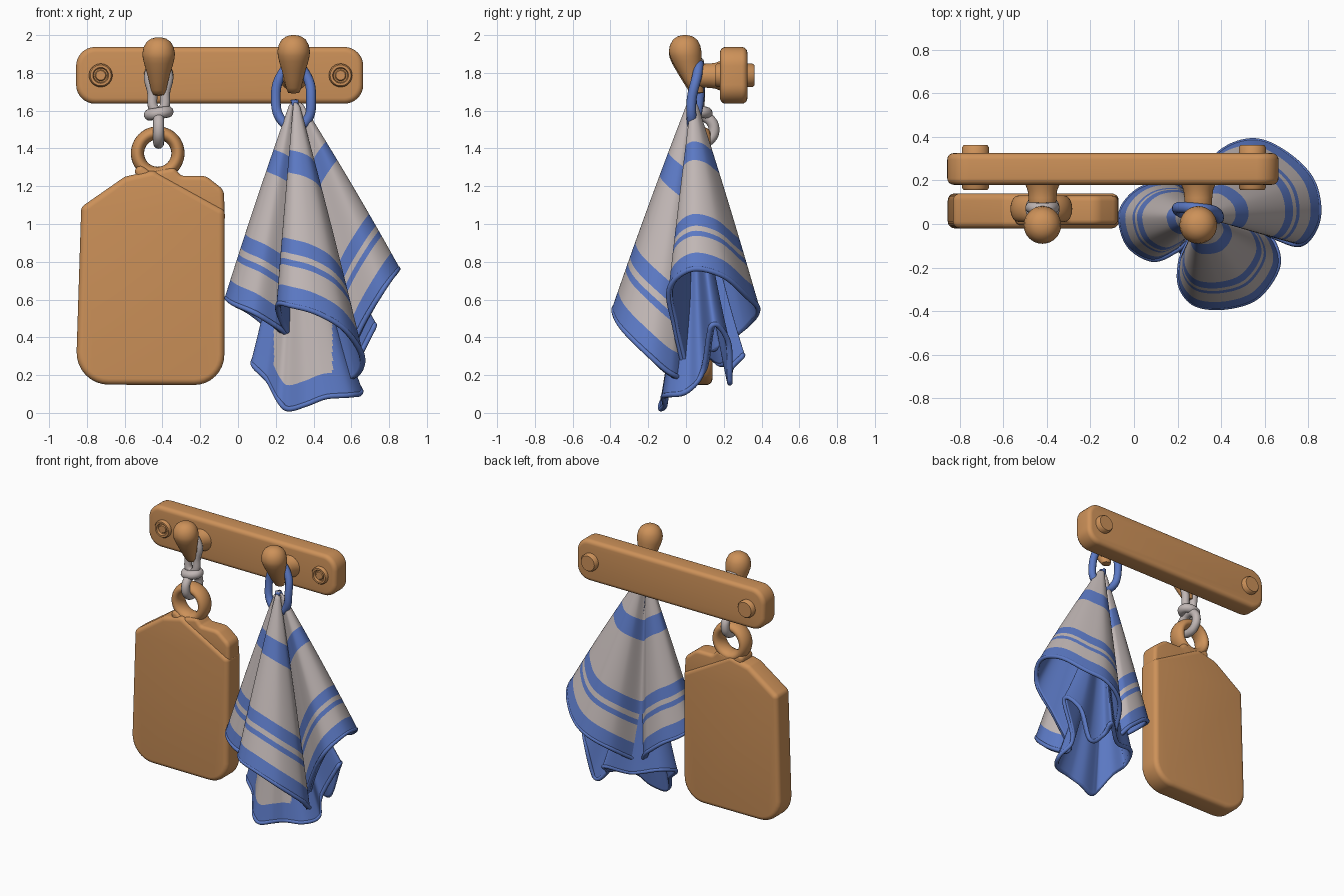
import bpy, bmesh, math
from mathutils import Vector

if "Cube" in bpy.data.objects:
    bpy.data.objects.remove(bpy.data.objects["Cube"])


def material(name, col):
    m = bpy.data.materials.new(name)
    m.diffuse_color = (*col, 1)
    m.use_nodes = True
    m.node_tree.nodes["Principled BSDF"].inputs["Base Color"].default_value = m.diffuse_color
    return m


WOOD = material("warm_wood", (0.61, 0.285, 0.10))
GREY = material("pale_grey_cloth", (0.53, 0.47, 0.46))
BLUE = material("blue_cloth", (0.105, 0.19, 0.55))


def finish(name, bm, mats, angle=50, recalc=True):
    if recalc:
        bmesh.ops.remove_doubles(bm, verts=bm.verts, dist=1e-5)
        bmesh.ops.recalc_face_normals(bm, faces=bm.faces)
    me = bpy.data.meshes.new(name)
    bm.to_mesh(me)
    bm.free()
    for m in mats:
        me.materials.append(m)
    ob = bpy.data.objects.new(name, me)
    bpy.context.collection.objects.link(ob)
    bpy.ops.object.select_all(action='DESELECT')
    ob.select_set(True)
    bpy.context.view_layer.objects.active = ob
    bpy.ops.object.shade_smooth_by_angle(angle=math.radians(angle))
    return ob


def grid(rows, rule=None, caps=False):
    """Skin a list of closed point rings."""
    bm = bmesh.new()
    vs = [[bm.verts.new(p) for p in r] for r in rows]
    n = len(rows[0])
    for i in range(len(vs) - 1):
        for j in range(n):
            k = (j + 1) % n
            f = bm.faces.new((vs[i][j], vs[i + 1][j], vs[i + 1][k], vs[i][k]))
            if rule:
                f.material_index = rule((i + .5) / (len(vs) - 1), f.calc_center_median())
    if caps:
        bm.faces.new(vs[0])
        bm.faces.new(vs[-1])
    return bm


def lathe(name, profile, place, mat, n=32):
    rows = [[place(r * math.cos(a), r * math.sin(a), h)
             for a in (2 * math.pi * j / n for j in range(n))] for r, h in profile]
    return finish(name, grid(rows), [mat])


def rounded(corners, steps=8):
    """Outline in x,z with every corner (x, z, radius) replaced by an arc."""
    out = []
    for i, (x, z, r) in enumerate(corners):
        p = Vector((x, z))
        a = (Vector(corners[i - 1][:2]) - p).normalized()
        b = (Vector(corners[(i + 1) % len(corners)][:2]) - p).normalized()
        half = a.angle(b) / 2
        c = p + (a + b).normalized() * r / math.sin(half)
        s, e = p + a * r / math.tan(half) - c, p + b * r / math.tan(half) - c
        for k in range(steps + 1):
            out.append(c + s.slerp(e, k / steps).normalized() * r)
    return out


def slab(name, corners, y0, y1, b, mat):
    """Plate with softly rounded rims; corners run clockwise seen from the front."""
    o = rounded(corners)
    n = len(o)
    nrm = []
    for i in range(n):
        d = (o[(i + 1) % n] - o[i - 1]).normalized()
        nrm.append(Vector((d.y, -d.x)))
    arc = [math.pi / 2 * k / 5 for k in range(6)]
    prof = [(y0 + b * (1 - math.cos(a)), b * (1 - math.sin(a))) for a in arc]
    prof += [(y1 - (y - y0), s) for y, s in reversed(prof)]
    rows = [[(p.x + q.x * s, y, p.y + q.y * s) for p, q in zip(o, nrm)] for y, s in prof]
    return finish(name, grid(rows, caps=True), [mat], 40)


def cord(name, pts, radius, mat):
    """Closed round cord through the points."""
    cu = bpy.data.curves.new(name, 'CURVE')
    cu.dimensions = '3D'
    cu.bevel_depth = radius
    cu.bevel_resolution = 4
    cu.resolution_u = 8
    sp = cu.splines.new('BEZIER')
    sp.bezier_points.add(len(pts) - 1)
    for bp, p in zip(sp.bezier_points, pts):
        bp.co = p
        bp.handle_left_type = bp.handle_right_type = 'AUTO'
    sp.use_cyclic_u = True
    tmp = bpy.data.objects.new("tmp", cu)
    bpy.context.collection.objects.link(tmp)
    me = bpy.data.meshes.new_from_object(tmp.evaluated_get(bpy.context.evaluated_depsgraph_get()))
    bm = bmesh.new()
    bm.from_mesh(me)
    bpy.data.objects.remove(tmp)
    for f in bm.faces:
        f.material_index = 0
    return finish(name, bm, [mat], 80)


def closed_spline(keys, per=12):
    out, n = [], len(keys)
    for i in range(n):
        a, b, c, d = (Vector(keys[(i + k) % n]) for k in (-1, 0, 1, 2))
        for k in range(per):
            t = k / per
            out.append(.5 * (2 * b + (c - a) * t + (2 * a - 5 * b + 4 * c - d) * t * t
                             + (3 * b - a - 3 * c + d) * t ** 3))
    return out


# wall rail with screws and pegs
slab("wall_rail", [(-.857, 1.637, .1), (-.857, 1.937, .1), (.663, 1.937, .1), (.663, 1.637, .1)],
     .18, .325, .03, WOOD)
SCREW = [(0, .165), (.025, .165), (.03, .172), (.037, .172), (.042, .156), (.055, .156),
         (.062, .166), (.062, .352), (.054, .362), (0, .362)]
KNOB = [(0, 1.69), (.03, 1.695), (.04, 1.72), (.05, 1.765), (.062, 1.81), (.077, 1.86), (.084, 1.89),
        (.086, 1.915), (.08, 1.947), (.064, 1.976), (.04, 1.993), (.018, 1.999), (0, 2.0)]
SHAFT = [(0, .02), (.045, .03), (.062, .06), (.064, .12), (.068, .155), (.082, .19)]
for side, sx, px, dz in (("left", -.727, -.42, -.012), ("right", .543, .295, 0)):
    lathe(side + "_screw", SCREW, lambda a, b, h: (sx + a, h, 1.787 + b), WOOD)
    lathe(side + "_peg_shaft", SHAFT, lambda a, b, h: (px + a, h, 1.785 + b), WOOD)
    lathe(side + "_peg_knob", KNOB,
          lambda a, b, h: (px + a, b - .005 + .07 * (max(0, 1.92 - h) / .23) ** 1.5, h + dz), WOOD)

# cutting board: body, shoulder and hanging ring
slab("board_body", [(-.86, .15, .17), (-.83, 1.09, .04), (-.6, 1.25, .05), (-.45, 1.285, .05),
                    (-.07, 1.075, .04), (-.073, .147, .16)], -.02, .14, .032, WOOD)
slab("board_shoulder", [(-.5, 1.1, .03), (-.565, 1.35, .03), (-.46, 1.275, .03), (-.34, 1.3, .03),
                        (-.3, 1.255, .03), (-.17, 1.255, .08), (-.075, 1.18, .06), (-.07, 1.04, .03)],
     -.005, .13, .025, WOOD)
lathe("board_ring", [(.107 + .035 * math.cos(a), .06 * math.sin(a))
                     for a in (2 * math.pi * k / 20 for k in range(21))],
      lambda a, b, h: (-.425 + a, .07 + h, 1.375 + b), WOOD, 48)

# rope that holds the cutting board
cord("rope_loop", [(-.42, .07, 1.855), (-.468, .075, 1.8), (-.455, .075, 1.7), (-.435, .07, 1.6),
                   (-.405, .07, 1.6), (-.385, .075, 1.7), (-.372, .075, 1.8)], .027, GREY)
cord("rope_knot", [(-.42 + .048 * math.cos(a), .07 + .04 * math.sin(a), 1.586 + .008 * math.cos(a))
                   for a in (math.pi / 4 * k for k in range(8))], .031, GREY)
cord("rope_lower_loop", [(-.42, .07 + .078 * math.cos(a), 1.5 + .073 * math.sin(a))
                         for a in (math.pi / 4 * k for k in range(8))], .029, GREY)

# towel hanging loop
cord("towel_loop", [(.295, .07, 1.845), (.23, .075, 1.79), (.2, .07, 1.66), (.23, .05, 1.55),
                    (.3, .035, 1.51), (.365, .03, 1.55), (.387, .03, 1.66), (.36, .06, 1.79)], .026, BLUE)

# towel: three hanging lobes, hem points run left, front, right, back
APEX = Vector((.3, .035, 1.66))
HEM = [(-.07, .03, .61), (-.03, -.1, .58), (.08, -.165, .53), (.19, -.12, .46), (.25, -.07, .42),
       (.21, -.17, .52), (.21, -.29, .58), (.28, -.375, .57), (.42, -.39, .53), (.57, -.34, .44),
       (.665, -.2, .3), (.64, -.08, .2), (.56, -.01, .2), (.66, -.06, .45), (.78, -.09, .66),
       (.853, .03, .765), (.825, .2, .73), (.7, .33, .62), (.55, .39, .55), (.39, .33, .46),
       (.28, .15, .33), (.18, .19, .43), (.06, .18, .53), (-.03, .12, .58)]
BANDS = [(.25, .36), (.68, .75), (.785, .815), (.91, 1.1)]
CORNERS = [(.07, 0, .26), (.15, -.05, .17), (.21, -.13, .06), (.26, -.14, .015), (.36, -.12, .04),
           (.47, -.13, .08), (.6, -.1, .09), (.66, .0, .11), (.62, .09, .22), (.73, .14, .47),
           (.66, .23, .38), (.58, .24, .16), (.47, .25, .24), (.45, .31, .31), (.3, .2, .26),
           (.12, .12, .3)]


def drape(name, keys, power, bulge, rule, mats, rows=100):
    rim = closed_spline(keys)
    rings = []
    for i in range(rows + 1):
        t = i / rows
        s = t ** power + bulge * t * (1 - t) + .05 * min(1, t / .03) * (1 - t)
        rings.append([(APEX.x + (p.x - APEX.x) * s, APEX.y + (p.y - APEX.y) * s,
                       APEX.z + (p.z - APEX.z) * t) for p in rim])
    ob = finish(name, grid(rings, rule), mats, 80, recalc=False)
    mod = ob.modifiers.new("cloth_thickness", 'SOLIDIFY')
    mod.thickness = .022
    mod.offset = -1
    mod.material_offset = 1
    # soft rolled hem
    c = sum(rim, Vector()) / len(rim)
    pts = [p + (c - p).normalized() * .011 for p in rim[::3]]
    cord(name + "_hem", pts, .014, BLUE)


drape("towel", HEM, 1, .06,
      lambda t, c: int(any(a <= t < b for a, b in BANDS)), [GREY, BLUE, BLUE])
drape("towel_inner_folds", CORNERS, 1.6, 0,
      lambda t, c: 0 if t < .92 and c.y < .02 and .19 < c.x < .5 else 1, [GREY, BLUE, BLUE])
